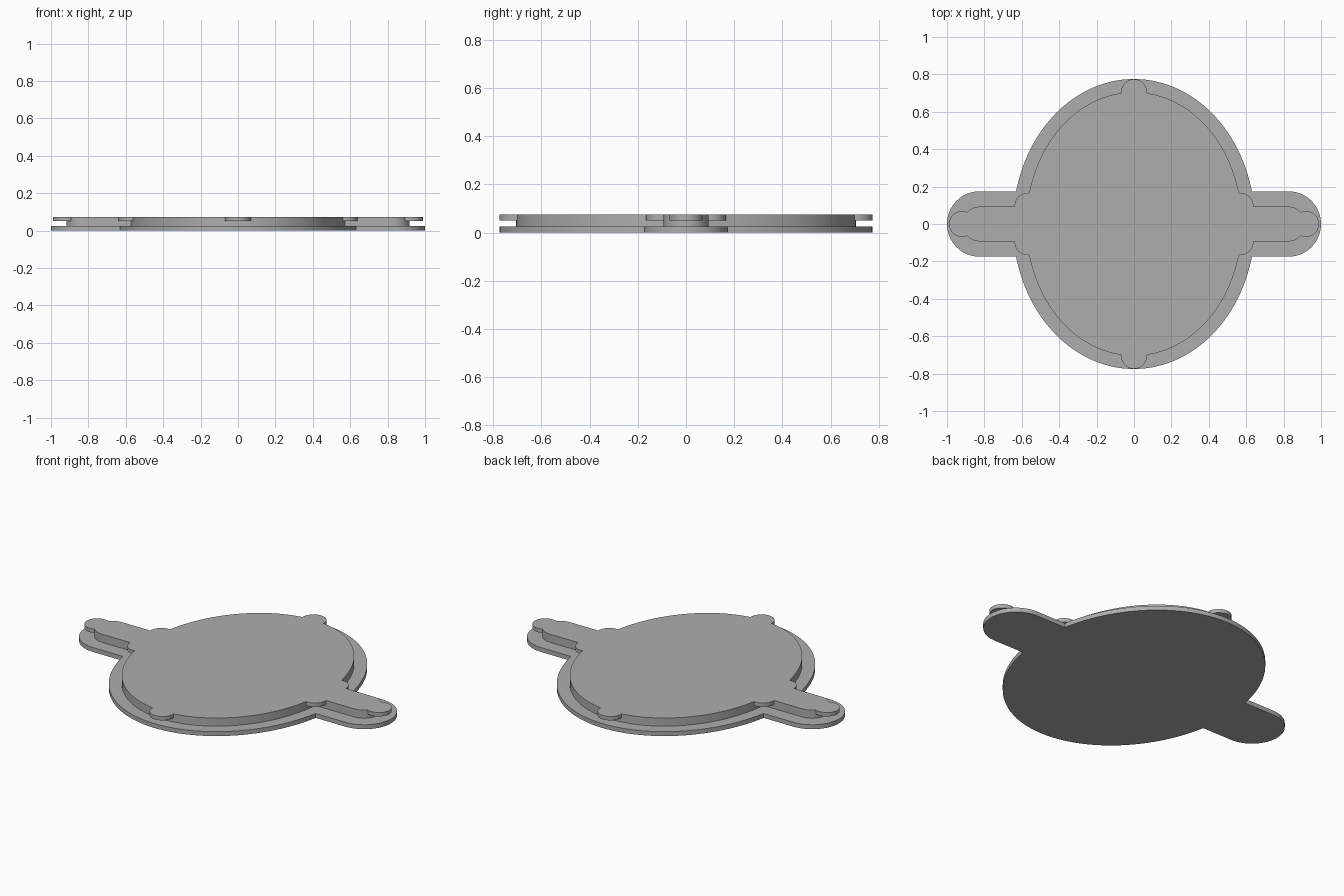
import bpy
import bmesh
import math

cube = bpy.data.objects.get("Cube")
if cube:
    bpy.data.objects.remove(cube, do_unlink=True)

GREY = (0.42, 0.42, 0.42, 1)
grey = bpy.data.materials.new("plain grey")
grey.use_nodes = True
grey.diffuse_color = GREY
grey.node_tree.nodes["Principled BSDF"].inputs["Base Color"].default_value = GREY

PLATE_TOP, CATCH_BOTTOM, TOP = 0.026, 0.051, 0.074


def arc(cx, cy, rx, ry, start=0.0, sweep=2 * math.pi, steps=48):
    """Points along an elliptical arc; a full turn leaves out the repeat."""
    full = abs(sweep - 2 * math.pi) < 1e-6
    count = steps if full else steps + 1
    return [(cx + rx * math.cos(start + sweep * i / steps),
             cy + ry * math.sin(start + sweep * i / steps)) for i in range(count)]


def stadium(reach, radius):
    """Bar along x with round ends."""
    c = reach - radius
    return (arc(c, 0, radius, radius, -math.pi / 2, math.pi, 32)
            + arc(-c, 0, radius, radius, math.pi / 2, math.pi, 32))


def prism(name, outlines, bottom, top):
    """Extrude one or more flat outlines into a single object."""
    bm = bmesh.new()
    for outline in outlines:
        low = [bm.verts.new((x, y, bottom)) for x, y in outline]
        high = [bm.verts.new((x, y, top)) for x, y in outline]
        bm.faces.new(low[::-1])
        bm.faces.new(high)
        for i in range(len(low)):
            j = (i + 1) % len(low)
            bm.faces.new((low[i], low[j], high[j], high[i]))
    mesh = bpy.data.meshes.new(name)
    bm.to_mesh(mesh)
    bm.free()
    mesh.materials.append(grey)
    obj = bpy.data.objects.new(name, mesh)
    bpy.context.collection.objects.link(obj)
    return obj


def unite(obj, others):
    """Merge helper solids into obj, then remove them."""
    bpy.ops.object.select_all(action="DESELECT")
    bpy.context.view_layer.objects.active = obj
    obj.select_set(True)
    for other in others:
        mod = obj.modifiers.new("union", "BOOLEAN")
        mod.operation = "UNION"
        mod.solver = "EXACT"
        mod.object = other
        bpy.ops.object.modifier_apply(modifier=mod.name)
        bpy.data.objects.remove(other, do_unlink=True)
    bpy.ops.object.shade_smooth_by_angle(angle=math.radians(30))


# Thin base plate: oval with a round-ended tab on each side
base_plate = prism("base_plate", [arc(0, 0, 0.647, 0.775, steps=128)], 0, PLATE_TOP)
unite(base_plate, [prism("tabs", [stadium(1.0, 0.175)], 0, PLATE_TOP)])

# Raised panel: smaller oval and narrower tabs
raised_panel = prism("raised_panel", [arc(0, 0, 0.577, 0.705, steps=128)], PLATE_TOP, TOP)
panel_tabs = prism("panel_tabs", [stadium(0.917, 0.093)], PLATE_TOP, TOP)

# Overhanging round catches at the ends, the sides and the tab corners
spots = [(0, 0.705), (0, -0.705), (0.92, 0), (-0.92, 0)]
spots += [(sx * 0.57, sy * 0.097) for sx in (-1, 1) for sy in (-1, 1)]
catches = prism("catches", [arc(x, y, 0.069, 0.069) for x, y in spots], CATCH_BOTTOM, TOP)
unite(raised_panel, [panel_tabs, catches])
